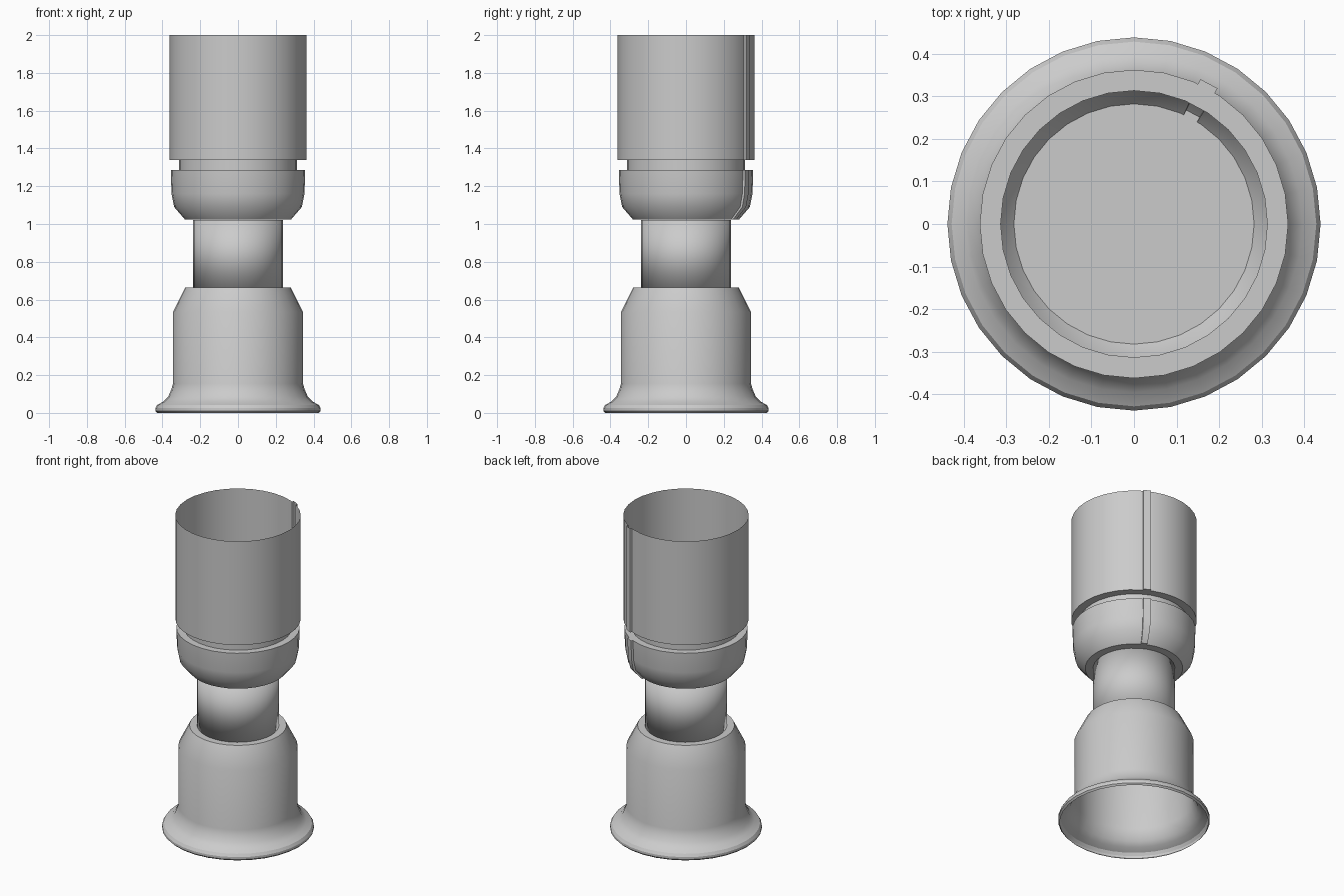
import bpy, bmesh, math
from mathutils import Vector

if "Cube" in bpy.data.objects:
    bpy.data.objects.remove(bpy.data.objects["Cube"])

SIDES = 32
SEAM = 5          # segment that carries the raised seam
DEPTH = 0.013


def lathe(name, rows, seam=False, cap_start=False, cap_end=False, angle=30):
    """Revolve rows of (radius, z, raised); the raised rows push the seam outward."""
    bm = bmesh.new()
    rings = []
    for r, z, raised in rows:
        pts = []
        for i in range(SIDES):
            a, b = (2 * math.pi * (i + k) / SIDES for k in (0, 1))
            p = Vector((r * math.cos(a), r * math.sin(a), z))
            pts.append(p)
            if seam and i == SEAM:
                q = Vector((r * math.cos(b), r * math.sin(b), z))
                m = (a + b) / 2
                off = Vector((math.cos(m), math.sin(m), 0)) * DEPTH * raised
                p1, p2 = p.lerp(q, 0.18), p.lerp(q, 0.82)
                pts += [p1, p1 + off, p2 + off, p2]
        rings.append([bm.verts.new(p) for p in pts])
    for lo, hi in zip(rings, rings[1:]):
        n = len(lo)
        for i in range(n):
            j = (i + 1) % n
            bm.faces.new((lo[i], lo[j], hi[j], hi[i]))
    if cap_start:
        bm.faces.new(rings[0][::-1])
    if cap_end:
        bm.faces.new(rings[-1])
    bmesh.ops.remove_doubles(bm, verts=bm.verts, dist=0.0005)
    bmesh.ops.dissolve_degenerate(bm, edges=bm.edges, dist=0.0002)
    mesh = bpy.data.meshes.new(name)
    bm.to_mesh(mesh)
    bm.free()
    ob = bpy.data.objects.new(name, mesh)
    bpy.context.collection.objects.link(ob)
    bpy.ops.object.select_all(action='DESELECT')
    ob.select_set(True)
    bpy.context.view_layer.objects.active = ob
    if angle:
        bpy.ops.object.shade_smooth_by_angle(angle=math.radians(angle))
    else:
        bpy.ops.object.shade_smooth()
    return ob


# flared hollow base with a sloped shoulder and flat top ring
lathe("flared_base", [(r, z, 0) for r, z in (
    (0.428, 0.0), (0.438, 0.01), (0.438, 0.025), (0.428, 0.042), (0.395, 0.06),
    (0.37, 0.085), (0.353, 0.125), (0.344, 0.155), (0.344, 0.535),
    (0.28, 0.663), (0.237, 0.663))])

# stem, shaded smoothly over its caps
lathe("stem", [(0.237, 0.663, 0), (0.237, 1.022, 0)],
      cap_start=True, cap_end=True, angle=0)

# closed bowl with a raised seam
lathe("bowl", [(0.282, 1.025, 0), (0.282, 1.025, 1), (0.338, 1.09, 1),
               (0.352, 1.16, 1), (0.356, 1.285, 1), (0.356, 1.285, 0),
               (0.313, 1.285, 0)], seam=True, cap_start=True)

# narrow neck between bowl and sleeve
lathe("neck_ring", [(0.313, 1.285, 0), (0.313, 1.34, 0)])

# open sleeve with a raised seam
lathe("sleeve", [(0.313, 1.34, 0), (0.362, 1.34, 0), (0.362, 1.34, 1),
                 (0.362, 2.0, 1)], seam=True)
